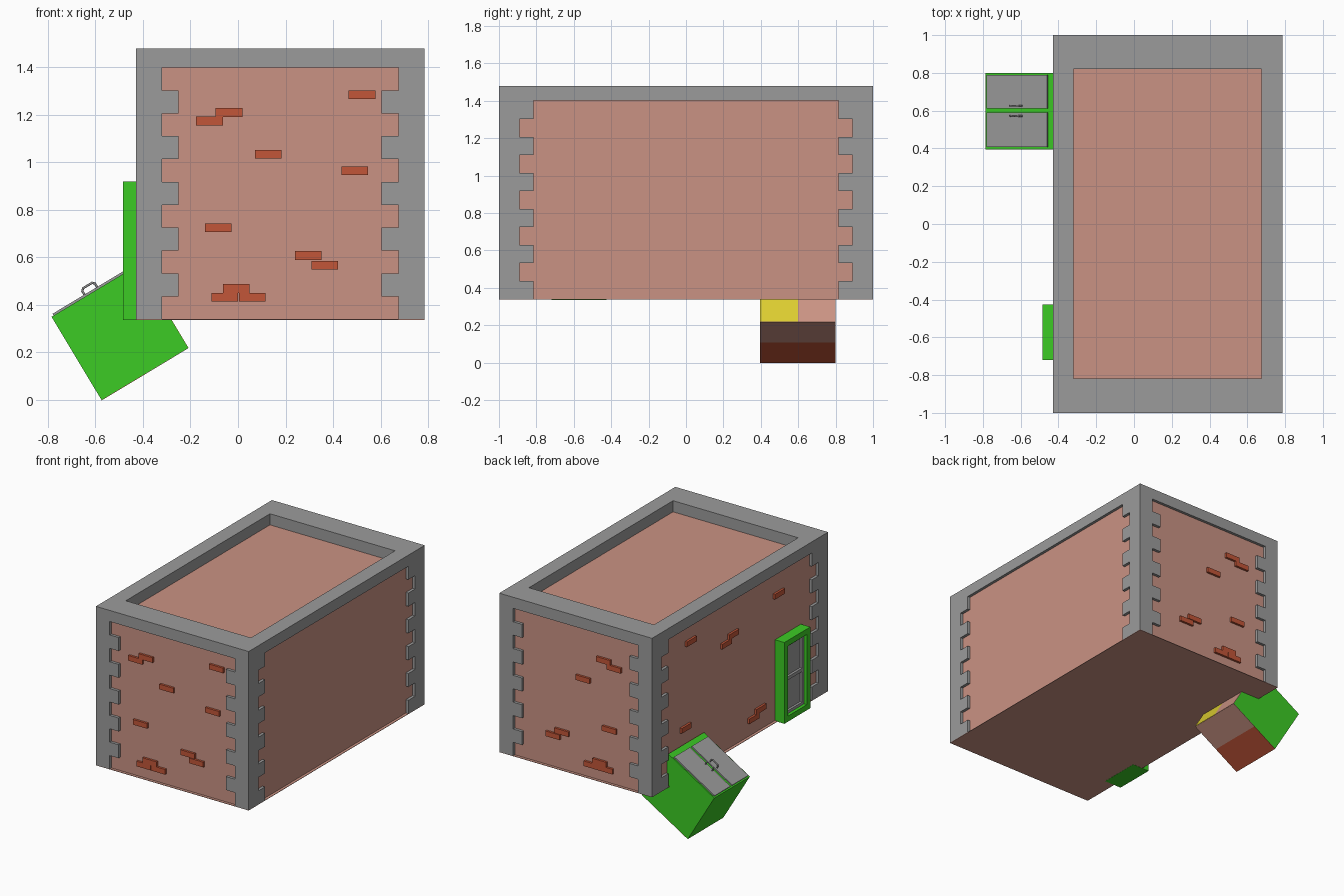
import bpy, math
from mathutils import Matrix

if "Cube" in bpy.data.objects:
    bpy.data.objects.remove(bpy.data.objects["Cube"])


def mat(name, r, g, b):
    m = bpy.data.materials.new(name)
    m.diffuse_color = (r, g, b, 1)
    m.use_nodes = True
    m.node_tree.nodes["Principled BSDF"].inputs["Base Color"].default_value = m.diffuse_color
    return m


GREY = mat("stone grey", .33, .33, .33)
PINK = mat("wall pink", .59, .29, .23)
BRICK = mat("brick red", .54, .093, .04)
GREEN = mat("bright green", .045, .6, .018)
YELLOW = mat("yellow", .72, .61, .03)


def boxes(name, material, specs, matrix=None):
    """One object from several boxes given as (x0, x1, y0, y1, z0, z1)."""
    verts, faces = [], []
    for x0, x1, y0, y1, z0, z1 in specs:
        n = len(verts)
        verts += [(x, y, z) for z in (z0, z1) for x, y in ((x0, y0), (x1, y0), (x1, y1), (x0, y1))]
        quads = ((3, 2, 1, 0), (4, 5, 6, 7), (0, 1, 5, 4), (1, 2, 6, 5), (2, 3, 7, 6), (3, 0, 4, 7))
        faces += [tuple(n + i for i in q) for q in quads]
    me = bpy.data.meshes.new(name)
    me.from_pydata(verts, [], faces)
    me.materials.append(material)
    ob = bpy.data.objects.new(name, me)
    bpy.context.collection.objects.link(ob)
    if matrix is not None:
        ob.matrix_world = matrix
    return ob


X0, X1, Y = -.43, .785, 1.0      # outer plan
Z0, ZR, Z1 = .34, 1.40, 1.48     # floor, roof, parapet top
IN = .02                         # wall recess behind the corner stones

# walls with roof, and floor slab
boxes("walls", PINK, [(X0 + IN, X1 - IN, -Y + IN, Y - IN, Z0, ZR)])
boxes("floor", PINK, [(X0, X1, -Y, Y, Z0 - .003, Z0)])

# interlocking corner stones, alternating long side per course
stones = []
h = (ZR - Z0) / 11
for k in range(11):
    wx, wy = (.18, .11) if k % 2 else (.11, .185)
    za, zb = Z0 + k * h, Z0 + (k + 1) * h
    for xa, xb in ((X0, X0 + wx), (X1 - wx, X1)):
        for ya, yb in ((-Y, -Y + wy), (Y - wy, Y)):
            stones.append((xa, xb, ya, yb, za, zb))
boxes("corner_stones", GREY, stones)

# parapet beams laid in a pinwheel
boxes("parapet", GREY, [
    (X0 + .11, X1, -Y, -Y + .183, ZR, Z1),
    (X0, X1 - .11, Y - .18, Y, ZR, Z1),
    (X0, X0 + .11, -Y, Y - .18, ZR, Z1),
    (X1 - .11, X1, -Y + .183, Y, ZR, Z1)])

# raised bricks on front, back and left walls
shared = [(-.12, 1.175), (-.038, 1.21), (.127, 1.035), (-.083, .725), (.295, .608),
          (.365, .567), (-.055, .433), (.06, .433), (-.007, .47)]
front_only = [(.522, 1.285), (.492, .965)]
left = [(.54, 1.28), (.14, 1.11), (.06, 1.147), (-.46, 1.24), (.6, .68), (-.17, .455), (-.25, .492)]
a, b, p = .056, .0185, .016
boxes("front_bricks", BRICK, [(x - a, x + a, -Y + IN - p, -Y + .05, z - b, z + b)
                              for x, z in shared + front_only])
boxes("back_bricks", BRICK, [(x - a, x + a, Y - .05, Y - IN + p, z - b, z + b) for x, z in shared])
boxes("left_bricks", BRICK, [(X0 + IN - p, X0 + .05, y - a, y + a, z - b, z + b) for y, z in left])

# window on the left wall: green frame, grey panes and crossbar
xa, xb, ya, yb, zb, f = -.485, -.35, -.72, -.425, .92, .04
zs = Z0 - .004
boxes("window_frame", GREEN, [
    (xa, xb, ya, ya + f, zs, zb), (xa, xb, yb - f, yb, zs, zb),
    (xa, xb, ya + f, yb - f, zs, zs + f), (xa, xb, ya + f, yb - f, zb - f, zb)])
ya, yb, za, zb, g = ya + f, yb - f, zs + f, zb - f, .02
zm = (za + zb) / 2
boxes("window_panes", GREY, [(-.445, -.40, ya, yb, za, zb)])
boxes("window_sash", GREY, [
    (-.462, -.445, ya, ya + g, za, zb), (-.462, -.445, yb - g, yb, za, zb),
    (-.462, -.445, ya + g, yb - g, zm - .012, zm + .012),
    (-.462, -.445, ya + g, yb - g, za, za + g), (-.462, -.445, ya + g, yb - g, zb - g, zb)])

# tilted cellar hatch, built flat in its own frame
tilt = Matrix.Translation((-.785, 0, .35)) @ Matrix.Rotation(math.radians(-31), 4, 'Y')
L, D = .425, .408
ya, yb, ym = .395, .8, .6
boxes("hatch_box", GREEN, [(0, L, ya, yb, -D, 0)], tilt)
e = .002
boxes("hatch_bottom_low", BRICK, [(0, L / 2, ya, yb, -D - e, -D)], tilt)
boxes("hatch_bottom_high", PINK, [(L / 2, L, ya, yb, -D - e, -D)], tilt)
boxes("hatch_end_yellow", YELLOW, [(L, L + e, ya, ym, -D, 0)], tilt)
boxes("hatch_end_pink", PINK, [(L, L + e, ym, yb, -D, 0)], tilt)
boxes("hatch_doors", GREY, [(.01, .385, .407, .59, 0, .009), (.01, .385, .612, .79, 0, .009)], tilt)

# rounded door handles
for i, y in enumerate((.572, .626)):
    cu = bpy.data.curves.new("hatch_handle", 'CURVE')
    cu.dimensions, cu.bevel_depth, cu.bevel_resolution = '3D', .005, 1
    cu.use_fill_caps = True
    path = [(.167, .005), (.167, .026), (.176, .035), (.22, .035), (.229, .026), (.229, .005)]
    sp = cu.splines.new('POLY')
    sp.points.add(len(path) - 1)
    for pt, (u, w) in zip(sp.points, path):
        pt.co = (u, y, w, 1)
    cu.materials.append(GREY)
    ob = bpy.data.objects.new("hatch_handle_%d" % (i + 1), cu)
    bpy.context.collection.objects.link(ob)
    ob.matrix_world = tilt
